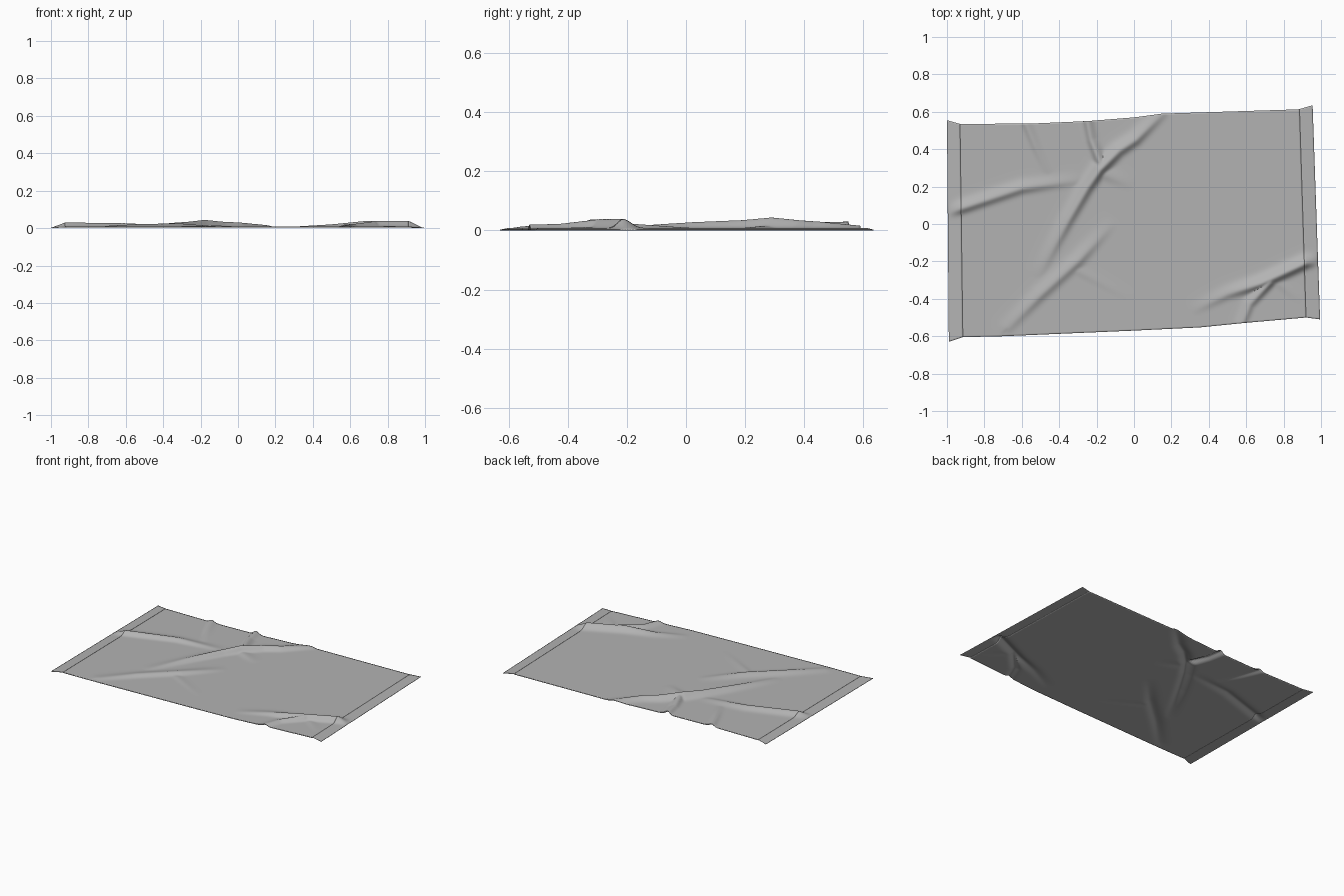
import bpy, bmesh, math
from mathutils import Vector

if "Cube" in bpy.data.objects:
    bpy.data.objects.remove(bpy.data.objects["Cube"])

grey = bpy.data.materials.new("plain grey")
grey.use_nodes = True
grey.diffuse_color = (0.45, 0.45, 0.45, 1)
grey.node_tree.nodes["Principled BSDF"].inputs["Base Color"].default_value = (0.45, 0.45, 0.45, 1)

# Outline of the long edges
BACK = [(-1, .555), (-.93, .535), (-.55, .537), (-.25, .55), (0, .57),
        (.15, .59), (.88, .613), (.955, .635)]
FRONT = [(-.99, -.63), (-.915, -.605), (-.7, -.6), (0, -.57), (.35, -.553),
         (.58, -.53), (.92, -.5), (.995, -.51)]

# Creases: width, then path points as x, y, height
CREASES = [
    (.038, [(-.52, -.29, 0), (-.35, .02, .02), (-.25, .19, .027), (-.18, .29, .036),
            (-.08, .39, .026), (.01, .45, .022), (.15, .59, .008)]),
    (.036, [(-1, .06, .022), (-.9, .09, .022), (-.6, .19, .018), (-.25, .24, 0)]),
    (.040, [(-.67, -.55, .006), (-.5, -.38, .015), (-.3, -.2, .016), (-.1, .02, 0)]),
    (.030, [(-.58, .54, .015), (-.53, .42, .01), (-.45, .25, 0)]),
    (.030, [(-.25, .55, .022), (-.23, .45, .02), (-.18, .32, .028)]),
    (.036, [(.3, -.47, 0), (.5, -.375, .012), (.68, -.32, .03), (.92, -.21, .031),
            (1, -.2, .031)]),
    (.030, [(.58, -.53, .012), (.62, -.43, .014), (.73, -.31, .028)]),
    (.030, [(-.32, -.24, .004), (0, -.41, 0)]),
    (.030, [(.75, -.3, .005), (.9, -.42, 0)]),
    (.040, [(-.19, .28, .01), (0, .2, 0)]),
]
BASE = .008


def along(profile, x):
    for (xa, ya), (xb, yb) in zip(profile, profile[1:]):
        if x <= xb:
            break
    return ya + (yb - ya) * (x - xa) / (xb - xa)


def crease_height(x, y):
    """Strongest crease at a point; each crease is steeper on its right side."""
    best = 0
    for width, path in CREASES:
        for (ax, ay, ah), (bx, by, bh) in zip(path, path[1:]):
            dx, dy = bx - ax, by - ay
            t = ((x - ax) * dx + (y - ay) * dy) / (dx * dx + dy * dy)
            t = min(1, max(0, t))
            dist = math.hypot(x - ax - t * dx, y - ay - t * dy)
            if dist > 3 * width:
                continue
            right = dx * (y - ay) - dy * (x - ax) < 0
            w = width * (.65 if right else 1)
            best = max(best, (ah + t * (bh - ah)) * math.exp(-(dist / w) ** 2))
    return best


def sheet(name, start, end, columns, rows, thickness, taper):
    """Grid between two cross lines, each given as (front x, back x)."""
    bm = bmesh.new()
    grid = []
    for i in range(columns + 1):
        u = i / columns
        xf = start[0] + (end[0] - start[0]) * u
        xb = start[1] + (end[1] - start[1]) * u
        front = Vector((xf, along(FRONT, xf), 0))
        back = Vector((xb, along(BACK, xb), 0))
        line = []
        for j in range(rows + 1):
            p = front.lerp(back, j / rows)
            full = BASE + crease_height(p.x, p.y)
            p.z = thickness + (full - thickness) * taper(u)
            line.append(bm.verts.new(p))
        grid.append(line)
    for a, b in zip(grid, grid[1:]):
        for j in range(rows):
            bm.faces.new((a[j], b[j], b[j + 1], a[j + 1]))
    mesh = bpy.data.meshes.new(name)
    bm.to_mesh(mesh)
    bm.free()
    mesh.materials.append(grey)
    obj = bpy.data.objects.new(name, mesh)
    bpy.context.collection.objects.link(obj)
    solid = obj.modifiers.new("thickness", 'SOLIDIFY')
    solid.thickness = thickness
    solid.offset = -1
    bpy.ops.object.select_all(action='DESELECT')
    obj.select_set(True)
    bpy.context.view_layer.objects.active = obj
    bpy.ops.object.shade_smooth_by_angle(angle=math.radians(40))


# Main sheet and the two end flaps that slope down to the ground
LEFT_SEAM, RIGHT_SEAM = (-.915, -.93), (.92, .885)
sheet("main_sheet", LEFT_SEAM, RIGHT_SEAM, 210, 130, .006, lambda u: 1)
sheet("right_end_flap", (-.99, -1), LEFT_SEAM, 8, 130, .003, lambda u: u)
sheet("left_end_flap", RIGHT_SEAM, (.995, .955), 8, 130, .003, lambda u: 1 - u)
